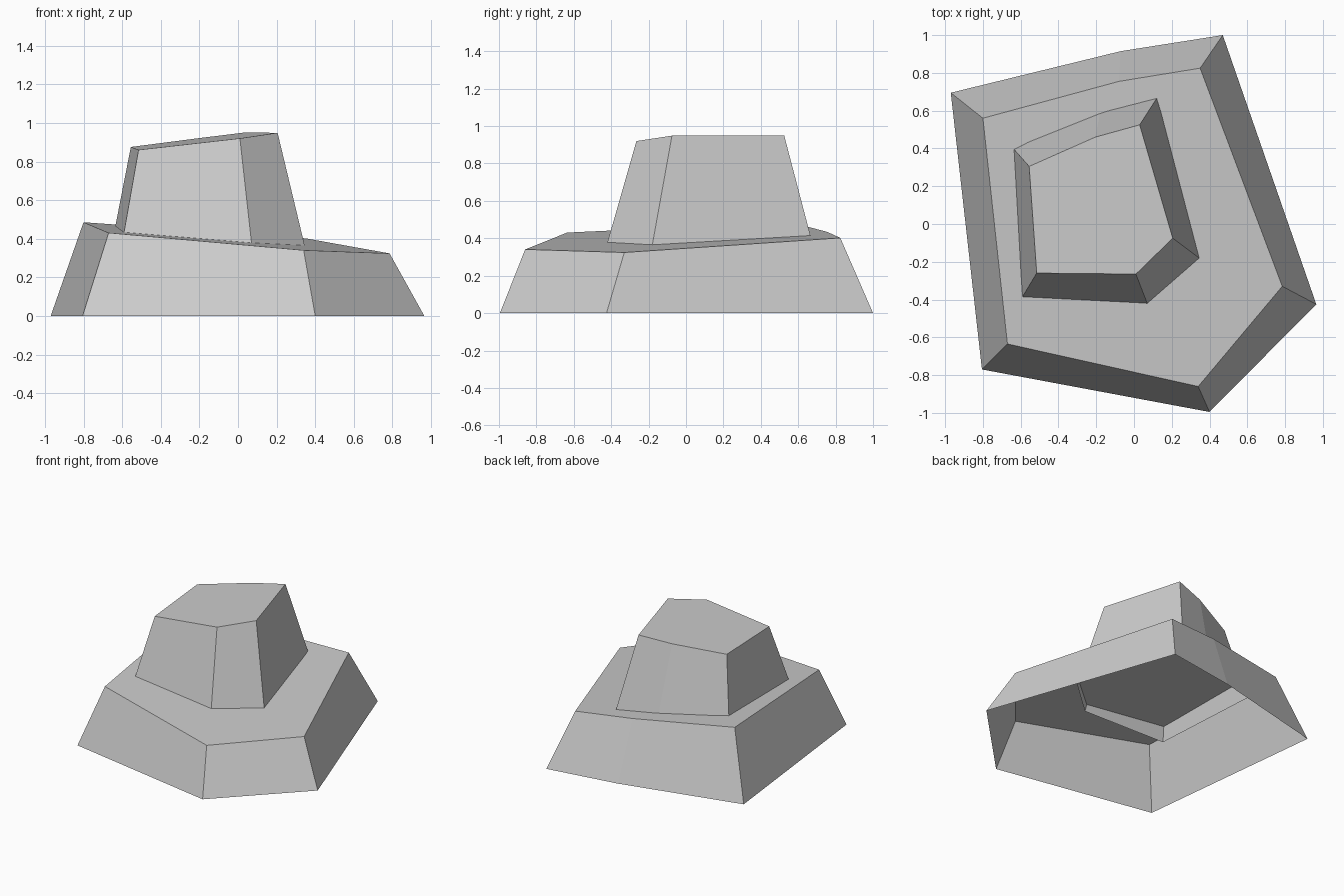
import bpy
import bmesh
from mathutils import Vector

cube = bpy.data.objects.get("Cube")
if cube:
    bpy.data.objects.remove(cube, do_unlink=True)

grey = bpy.data.materials.new("stone grey")
grey.use_nodes = True
grey.diffuse_color = (0.6, 0.6, 0.6, 1)
grey.node_tree.nodes["Principled BSDF"].inputs["Base Color"].default_value = (0.6, 0.6, 0.6, 1)


def tilted(outline, height, slope_x, slope_y):
    """Lift a flat outline onto a sloping plane."""
    return [Vector((x, y, height + slope_x * x + slope_y * y)) for x, y in outline]


def hollow_tier(name, lower, upper):
    """Tapered shell, capped on top and open underneath."""
    bm = bmesh.new()
    low = [bm.verts.new(p) for p in lower]
    top = [bm.verts.new(p) for p in upper]
    bm.faces.new(top)
    for i in range(len(low)):
        j = (i + 1) % len(low)
        bm.faces.new((low[i], low[j], top[j], top[i]))
    bmesh.ops.recalc_face_normals(bm, faces=bm.faces)
    if next(f for f in bm.faces if len(f.verts) > 4).normal.z < 0:
        bmesh.ops.reverse_faces(bm, faces=bm.faces)
    mesh = bpy.data.meshes.new(name)
    bm.to_mesh(mesh)
    bm.free()
    mesh.materials.append(grey)
    bpy.context.collection.objects.link(bpy.data.objects.new(name, mesh))


# Wide lower tier with a gently sloping terrace
ground = [(-.97, .695), (-.07, .915), (.47, 1), (.965, -.425), (.4, -.995), (-.805, -.77)]
rim = [(-.8, .56), (-.08, .755), (.35, .825), (.785, -.33), (.34, -.86), (-.67, -.635)]
terrace_plane = (.4, -.081, .037)
hollow_tier("lower_tier", tilted(ground, 0, 0, 0), tilted(rim, *terrace_plane))

# Upper block, its walls continuing down through the terrace to a level hem
foot = [(-.635, .395), (-.18, .585), (.12, .665), (.345, -.18), (.07, -.42), (-.59, -.385)]
crown = [(-.555, .305), (-.205, .46), (.03, .525), (.205, -.075), (.01, -.265), (-.515, -.26)]
seam = tilted(foot, *terrace_plane)
roof = tilted(crown, .928, .114, .035)
hem_height = .33
hem = [t.lerp(s, (t.z - hem_height) / (t.z - s.z)) for t, s in zip(roof, seam)]
hollow_tier("upper_block", hem, roof)
